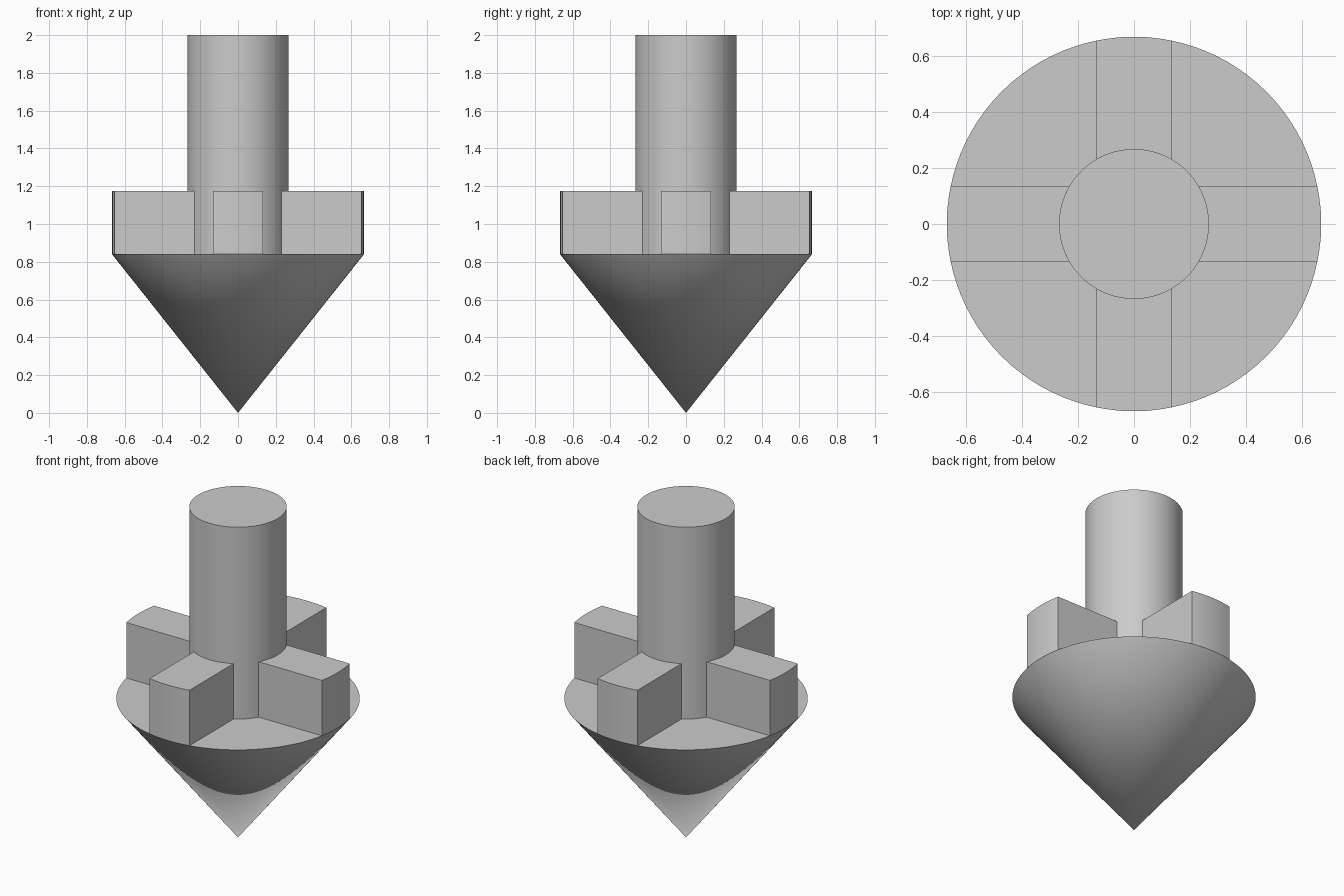
import bpy, bmesh, math

cube = bpy.data.objects.get("Cube")
if cube:
    bpy.data.objects.remove(cube, do_unlink=True)

HEAD_R, SHAFT_R = 0.667, 0.267
RIM_Z, RIB_Z, TOP_Z = 0.84, 1.175, 2.0
RIB_HALF = 0.133
SEGMENTS = 96

grey = bpy.data.materials.new("plain grey")
grey.use_nodes = True
color = (0.6, 0.6, 0.6, 1)
grey.diffuse_color = color
grey.node_tree.nodes["Principled BSDF"].inputs["Base Color"].default_value = color


def finish(obj, name):
    obj.name = obj.data.name = name
    obj.data.materials.append(grey)
    bpy.ops.object.select_all(action='DESELECT')
    obj.select_set(True)
    bpy.context.view_layer.objects.active = obj
    bpy.ops.object.shade_smooth_by_angle(angle=math.radians(30))


def arc(radius, steps):
    """Points on a circle spanning the width of a rib."""
    half = math.asin(RIB_HALF / radius)
    angles = [half * (2 * i / steps - 1) for i in range(steps + 1)]
    return [(radius * math.cos(a), radius * math.sin(a), RIM_Z) for a in angles]


def make_rib(name, turn):
    bm = bmesh.new()
    # Outer arc follows the rim, inner arc sits just inside the shaft
    outline = arc(HEAD_R, 8) + arc(SHAFT_R - 0.004, 8)[::-1]
    base = bm.faces.new([bm.verts.new(p) for p in outline])
    grown = bmesh.ops.extrude_face_region(bm, geom=[base], use_keep_orig=True)
    top = [v for v in grown["geom"] if isinstance(v, bmesh.types.BMVert)]
    bmesh.ops.translate(bm, verts=top, vec=(0, 0, RIB_Z - RIM_Z))
    bmesh.ops.recalc_face_normals(bm, faces=bm.faces)
    mesh = bpy.data.meshes.new(name)
    bm.to_mesh(mesh)
    bm.free()
    obj = bpy.data.objects.new(name, mesh)
    bpy.context.collection.objects.link(obj)
    obj.rotation_euler.z = turn
    finish(obj, name)


# Pointed head, apex down
bpy.ops.mesh.primitive_cone_add(vertices=SEGMENTS, radius1=0, radius2=HEAD_R,
                                depth=RIM_Z, location=(0, 0, RIM_Z / 2))
finish(bpy.context.object, "cone_head")

# Round shaft, sunk a little into the head
bottom = RIM_Z - 0.1
bpy.ops.mesh.primitive_cylinder_add(vertices=SEGMENTS, radius=SHAFT_R,
                                    depth=TOP_Z - bottom,
                                    location=(0, 0, (TOP_Z + bottom) / 2))
finish(bpy.context.object, "shaft")

# Four ribs in a cross
for i, side in enumerate(("left", "back", "right", "front")):
    make_rib(side + "_rib", i * math.pi / 2)
